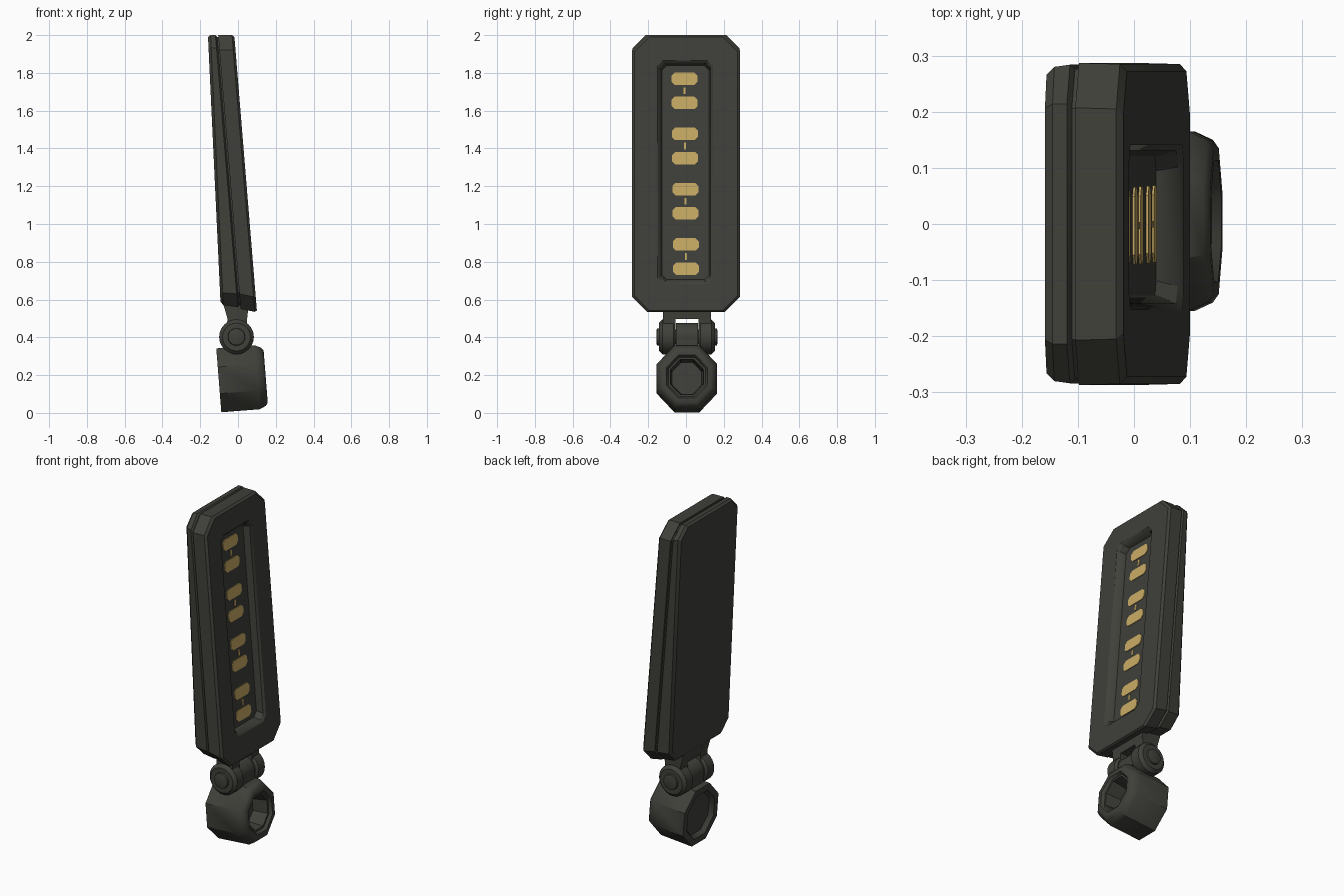
import bpy, bmesh, math
from mathutils import Vector, Matrix

if "Cube" in bpy.data.objects:
    bpy.data.objects.remove(bpy.data.objects["Cube"])


def material(name, rgb):
    m = bpy.data.materials.new(name)
    m.diffuse_color = (*rgb, 1)
    m.use_nodes = True
    m.node_tree.nodes["Principled BSDF"].inputs["Base Color"].default_value = m.diffuse_color
    return m


BODY = material("dark olive grey", (0.050, 0.052, 0.042))
GOLD = material("warm gold", (0.58, 0.41, 0.13))


def loft(name, rings, mat, angle=30):
    """Skin a list of equal-sized point rings and cap both ends."""
    bm = bmesh.new()
    vs = [[bm.verts.new(p) for p in r] for r in rings]
    n = len(rings[0])
    for a, b in zip(vs, vs[1:]):
        for i in range(n):
            j = (i + 1) % n
            bm.faces.new((a[i], a[j], b[j], b[i]))
    bm.faces.new(vs[0])
    bm.faces.new(vs[-1])
    bmesh.ops.recalc_face_normals(bm, faces=bm.faces)
    me = bpy.data.meshes.new(name)
    bm.to_mesh(me)
    bm.free()
    me.materials.append(mat)
    ob = bpy.data.objects.new(name, me)
    bpy.context.collection.objects.link(ob)
    bpy.ops.object.select_all(action='DESELECT')
    ob.select_set(True)
    bpy.context.view_layer.objects.active = ob
    bpy.ops.object.shade_smooth_by_angle(angle=math.radians(angle))
    return ob


def front_x(z):
    return 0.100 - 0.082 * (z - 0.54)


def back_x(z):
    return -0.092 - 0.047 * (z - 0.57)


def panel_ring(xf, off, hw, z0, z1, c, yc=0.0):
    """Rectangle with clipped corners in the y-z plane, laid on a sloping surface."""
    yz = [(-hw, z0 + c), (-hw + c, z0), (hw - c, z0), (hw, z0 + c),
          (hw, z1 - c), (hw - c, z1), (-hw + c, z1), (-hw, z1 - c)]
    return [Vector((xf(z) + off, y + yc, z)) for y, z in yz]


# Wedge-shaped rear shell
loft("rear_shell", [
    panel_ring(back_x, 0.000, 0.266, 0.590, 1.990, 0.060),
    panel_ring(back_x, 0.014, 0.280, 0.570, 2.000, 0.066),
    panel_ring(front_x, -0.100, 0.284, 0.560, 2.000, 0.070),
    panel_ring(front_x, -0.092, 0.276, 0.568, 1.990, 0.070),
    panel_ring(front_x, -0.080, 0.276, 0.568, 1.990, 0.070)], BODY)

# Front bezel with the recessed window
loft("front_bezel", [
    panel_ring(front_x, -0.085, 0.276, 0.568, 1.988, 0.075),
    panel_ring(front_x, -0.085, 0.287, 0.550, 2.000, 0.080),
    panel_ring(front_x, -0.012, 0.285, 0.535, 2.000, 0.080),
    panel_ring(front_x, 0.000, 0.272, 0.542, 1.990, 0.078),
    panel_ring(front_x, 0.000, 0.147, 0.682, 1.866, 0.030, -0.005),
    panel_ring(front_x, -0.010, 0.136, 0.693, 1.855, 0.030, -0.005),
    panel_ring(front_x, -0.047, 0.124, 0.705, 1.840, 0.026, -0.003)], BODY)

# Paired gold light plates with a small trace between each pair
for k in range(4):
    zc = 0.828 + k * 0.2925
    for nm, dz, hw, hh, c in (("lower", -0.064, 0.069, 0.033, 0.017),
                              ("upper", 0.064, 0.069, 0.033, 0.017),
                              ("trace", 0.0, 0.006, 0.018, 0.002)):
        z = zc + dz
        yc = -0.008 * (z - 0.77)
        loft(f"light_{nm}_{k + 1}", [
            panel_ring(front_x, -0.049, hw, z - hh, z + hh, c, yc),
            panel_ring(front_x, -0.043, hw, z - hh, z + hh, c, yc)], GOLD)

HX, HZ, YC = -0.008, 0.402, 0.005     # hinge axis


def y_disc(y, r, n=24):
    return [Vector((HX + r * math.cos(2 * math.pi * i / n), YC + y,
                    HZ + r * math.sin(2 * math.pi * i / n))) for i in range(n)]


# Hinge knuckles with pin heads, one on each side
for s, side in ((-1, "front"), (1, "rear")):
    loft(f"hinge_knuckle_{side}", [y_disc(s * y, r) for y, r in (
        (0.060, 0.078), (0.072, 0.092), (0.130, 0.092), (0.148, 0.074),
        (0.148, 0.046), (0.158, 0.044), (0.161, 0.036))], BODY)
    # Bracket arm up into the panel
    arm = [(-0.062, 0.40), (0.048, 0.40), (0.048, 0.50), (0.060, 0.60),
           (-0.085, 0.60), (-0.056, 0.50)]
    loft(f"bracket_arm_{side}",
         [[Vector((x, YC + s * y, z)) for x, z in arm] for y in (0.060, 0.127)], BODY)

# Crosspiece joining the arms under the panel
cross = [(-0.054, 0.497), (0.048, 0.497), (0.060, 0.60), (-0.085, 0.60)]
loft("bracket_crosspiece",
     [[Vector((x, YC + y, z)) for x, z in cross] for y in (-0.120, 0.120)], BODY)

# Central hinge barrel and its neck to the base
loft("hinge_barrel", [y_disc(y, 0.074) for y in (-0.058, 0.058)], BODY)
loft("hinge_pin", [y_disc(y, 0.040) for y in (-0.100, 0.100)], BODY)
neck = [(-0.080, 0.30), (0.066, 0.30), (0.064, 0.40), (-0.080, 0.40)]
loft("hinge_neck",
     [[Vector((x, YC + y, z)) for x, z in neck] for y in (-0.058, 0.058)], BODY)

# Eight-sided base collar: tilted, hollow at the front, dished at the back
TILT = Matrix.Rotation(math.radians(-4.5), 3, 'Y')


def collar_ring(x, r):
    k = r / math.cos(math.pi / 8)
    pts = []
    for i in range(8):
        a = math.pi / 8 + i * math.pi / 4
        p = TILT @ Vector((x, k * math.cos(a), 1.06 * k * math.sin(a)))
        pts.append(p + Vector((0.008, YC, 0.181)))
    return pts


loft("base_collar", [collar_ring(x, r) for x, r in (
    (-0.085, 0.110), (-0.110, 0.125), (-0.110, 0.160), (0.095, 0.160),
    (0.128, 0.145), (0.139, 0.130), (0.139, 0.108), (0.122, 0.098),
    (0.122, 0.088), (0.030, 0.078))], BODY, 40)
